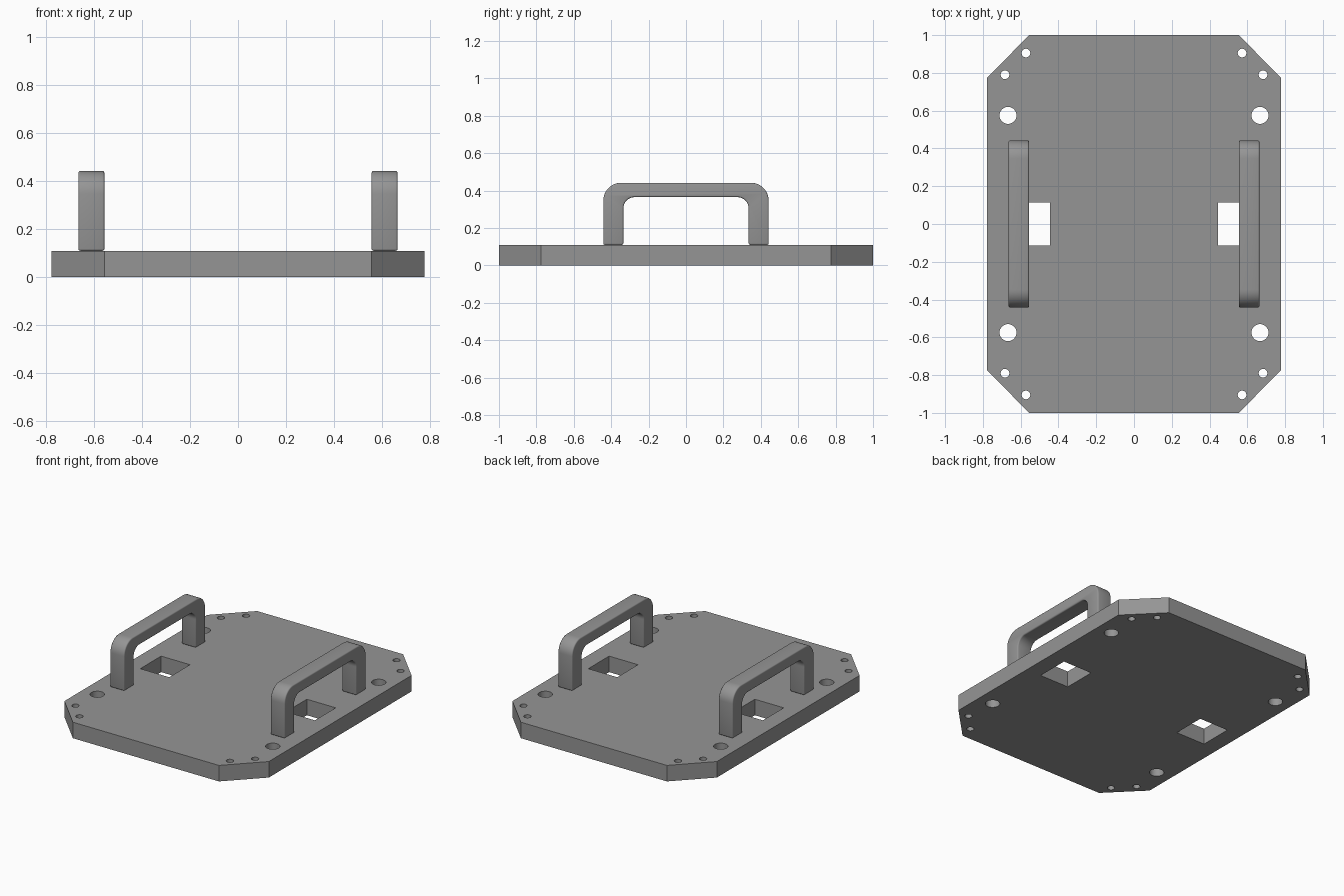
import bpy, math

if "Cube" in bpy.data.objects:
    bpy.data.objects.remove(bpy.data.objects["Cube"])

grey = bpy.data.materials.new("grey_metal")
grey.diffuse_color = (0.3, 0.3, 0.3, 1)
grey.use_nodes = True
grey.node_tree.nodes["Principled BSDF"].inputs["Base Color"].default_value = grey.diffuse_color

T = 0.11  # plate thickness


def circle(cx, cy, r, n=32):
    return [(cx + r * math.cos(math.tau * i / n), cy + r * math.sin(math.tau * i / n)) for i in range(n)]


def arc(cx, cy, r, a0, a1, n=10):
    angles = [math.radians(a0 + (a1 - a0) * i / n) for i in range(n + 1)]
    return [(cx + r * math.cos(a), cy + r * math.sin(a)) for a in angles]


def extruded(name, outlines, depth):
    """Fill 2D outlines (inner ones become holes) and extrude to +-depth/2."""
    curve = bpy.data.curves.new(name, 'CURVE')
    curve.dimensions = '2D'
    curve.fill_mode = 'BOTH'
    curve.extrude = depth / 2
    for pts in outlines:
        s = curve.splines.new('POLY')
        s.points.add(len(pts) - 1)
        for p, (x, y) in zip(s.points, pts):
            p.co = (x, y, 0, 1)
        s.use_cyclic_u = True
    ob = bpy.data.objects.new(name, curve)
    bpy.context.collection.objects.link(ob)
    bpy.ops.object.select_all(action='DESELECT')
    ob.select_set(True)
    bpy.context.view_layer.objects.active = ob
    bpy.ops.object.convert(target='MESH')
    ob = bpy.context.object
    # Join the caps to the walls
    bpy.ops.object.mode_set(mode='EDIT')
    bpy.ops.mesh.select_all(action='SELECT')
    bpy.ops.mesh.remove_doubles(threshold=0.0001)
    bpy.ops.mesh.dissolve_limited(angle_limit=0.01)
    bpy.ops.mesh.normals_make_consistent(inside=False)
    bpy.ops.object.mode_set(mode='OBJECT')
    ob.data.materials.clear()
    ob.data.materials.append(grey)
    return ob


# Base plate: clipped corners, bolt holes and two square openings
X, CX, CY = 0.777, 0.555, 0.775
outlines = [[(CX, -1), (X, -CY), (X, CY), (CX, 1), (-CX, 1), (-X, CY), (-X, -CY), (-CX, -1)]]
for sx in (-1, 1):
    for sy in (-1, 1):
        for x, y, r in ((0.667, 0.575, 0.045), (0.683, 0.79, 0.023), (0.572, 0.905, 0.023)):
            outlines.append(circle(sx * x, sy * y, r))
    a, b, h = sx * 0.444, sx * 0.664, 0.113
    outlines.append([(a, -h), (b, -h), (b, h), (a, h)])
plate = extruded("base_plate", outlines, T)
plate.location.z = T / 2
bpy.ops.object.shade_smooth_by_angle(angle=math.radians(30))

# Handles: rounded arch in the y-z plane, with softened edges
arch = [(0.335, T), (0.442, T)]
arch += arc(0.347, 0.347, 0.095, 0, 90) + arc(-0.347, 0.347, 0.095, 90, 180)
arch += [(-0.442, T), (-0.335, T)]
arch += arc(-0.275, 0.305, 0.06, 180, 90) + arc(0.275, 0.305, 0.06, 90, 0)
for side, sx in (("left", -1), ("right", 1)):
    handle = extruded(side + "_handle", [arch], 0.108)
    handle.rotation_euler = (math.pi / 2, 0, math.pi / 2)
    handle.location.x = sx * 0.61
    bevel = handle.modifiers.new("soft_edges", 'BEVEL')
    bevel.width = 0.008
    bevel.segments = 3
    bevel.limit_method = 'ANGLE'
    bevel.angle_limit = math.radians(40)
    bpy.ops.object.modifier_apply(modifier="soft_edges")
    bpy.ops.object.shade_smooth_by_angle(angle=math.radians(35))
